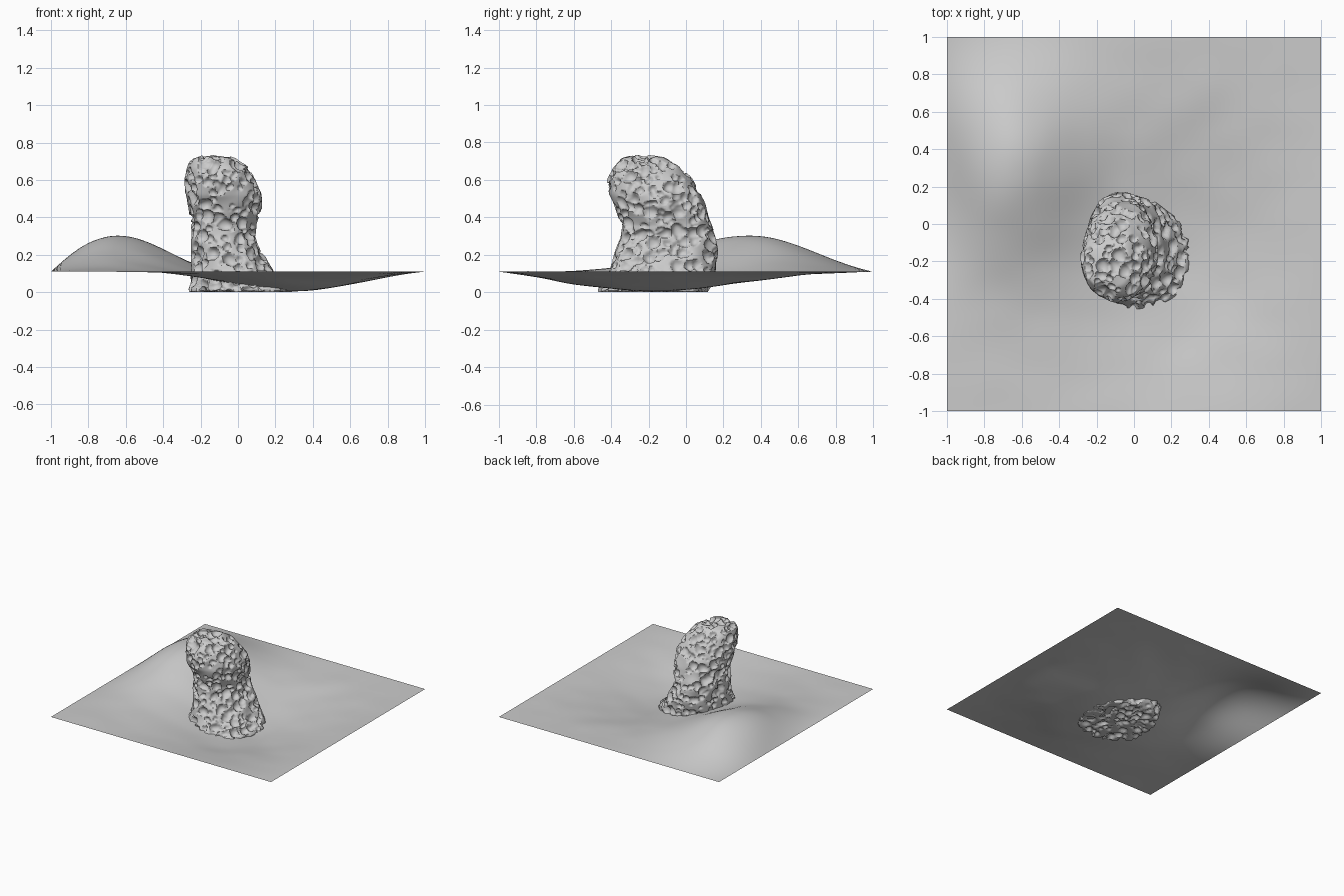
import bpy, bmesh, math
from mathutils import Vector, noise

if "Cube" in bpy.data.objects:
    bpy.data.objects.remove(bpy.data.objects["Cube"])


def make_object(name, bm, angle):
    me = bpy.data.meshes.new(name)
    bm.to_mesh(me)
    bm.free()
    ob = bpy.data.objects.new(name, me)
    bpy.context.collection.objects.link(ob)
    bpy.ops.object.select_all(action='DESELECT')
    ob.select_set(True)
    bpy.context.view_layer.objects.active = ob
    bpy.ops.object.shade_smooth_by_angle(angle=math.radians(angle))
    return ob


# Ground sheet: one hill, one broad hollow, level at the border
def bump(x, y, cx, cy, sx, sy):
    return math.exp(-((x - cx) / sx) ** 2 / 2 - ((y - cy) / sy) ** 2 / 2)


def ground_height(x, y):
    border = (1 - abs(x) ** 6) * (1 - abs(y) ** 6)
    hill = 0.215 * bump(x, y, -0.7, 0.32, 0.35 if x < -0.7 else 0.3, 0.36)
    hollow = 0.105 * bump(x, y, 0.28, -0.18, 0.38, 0.45)
    ripple = 0.006 * noise.noise(Vector((x * 4, y * 4, 3)))
    return 0.11 + border * (hill - hollow + ripple)


bm = bmesh.new()
bmesh.ops.create_grid(bm, x_segments=90, y_segments=90, size=1)
for v in bm.verts:
    v.co.z = ground_height(v.co.x, v.co.y)
make_object("ground_sheet", bm, 60)

# Leaning rock column: sections as z, x min, x max, y min, y max
sections = [
    (0.005, 0.01, 0.02, -0.19, -0.18),
    (0.005, -0.26, 0.29, -0.46, 0.10),
    (0.05, -0.25, 0.24, -0.44, 0.13),
    (0.12, -0.24, 0.175, -0.40, 0.15),
    (0.20, -0.235, 0.12, -0.37, 0.155),
    (0.30, -0.235, 0.075, -0.34, 0.15),
    (0.36, -0.24, 0.085, -0.33, 0.135),
    (0.44, -0.25, 0.115, -0.36, 0.105),
    (0.52, -0.265, 0.115, -0.395, 0.07),
    (0.60, -0.27, 0.09, -0.405, 0.02),
    (0.66, -0.265, 0.045, -0.38, -0.04),
    (0.705, -0.25, -0.02, -0.34, -0.11),
    (0.73, -0.19, -0.17, -0.26, -0.24),
]
STEPS, SIDES = 13, 170


def rings():
    for i in range(len(sections) - 1):
        flat = i == 0 or i == len(sections) - 2
        for k in range(24 if flat else STEPS):
            t = k / (24 if flat else STEPS)
            a, b = sections[i], sections[i + 1]
            yield [p + (q - p) * t for p, q in zip(a, b)]
    yield sections[-1]


bm = bmesh.new()
loops = []
for z, x0, x1, y0, y1 in rings():
    loop = []
    for j in range(SIDES):
        a = 2 * math.pi * j / SIDES
        c, s = math.cos(a), math.sin(a)
        sq = (abs(c) ** 2.3 + abs(s) ** 2.3) ** (-1 / 2.3)
        loop.append(bm.verts.new(((x0 + x1) / 2 + (x1 - x0) / 2 * c * sq,
                                  (y0 + y1) / 2 + (y1 - y0) / 2 * s * sq, z)))
    loops.append(loop)
for a, b in zip(loops, loops[1:]):
    for j in range(SIDES):
        k = (j + 1) % SIDES
        bm.faces.new((a[j], a[k], b[k], b[j]))
bm.faces.new(loops[0][::-1])
bm.faces.new(loops[-1])
for _ in range(6):
    bmesh.ops.smooth_vert(bm, verts=bm.verts, factor=0.5,
                          use_axis_x=True, use_axis_y=True, use_axis_z=True)
bm.normal_update()


# Sponge-like pits with crisp rims
def pit(p, scale, radius, depth):
    d = noise.voronoi(p * scale)[0][0] / radius
    return depth * math.sqrt(1 - d * d) if d < 1 else 0


moves = []
for v in bm.verts:
    p = v.co + 0.012 * noise.noise_vector(v.co * 14)
    dent = max(pit(p, 13, 0.48, 0.032), pit(p + Vector((3, 5, 7)), 19, 0.42, 0.022))
    swell = 0.010 + 0.014 * noise.noise(v.co * 9)
    moves.append(v.normal * (swell - dent))
for v, m in zip(bm.verts, moves):
    v.co += m
    v.co.z = max(v.co.z, 0)
make_object("porous_rock", bm, 50)
